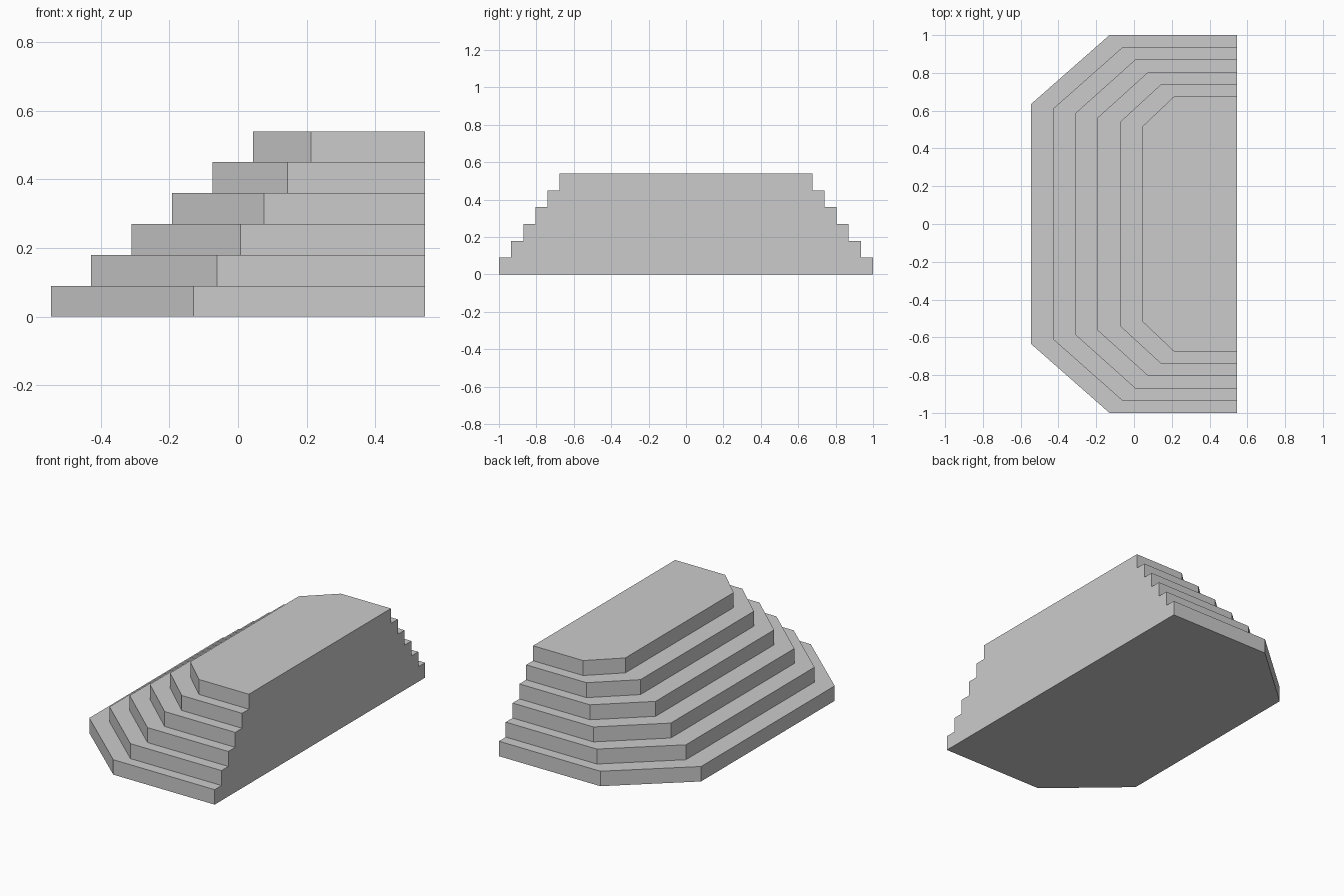
import bpy
import bmesh

cube = bpy.data.objects.get("Cube")
if cube:
    bpy.data.objects.remove(cube, do_unlink=True)

STEPS = 6
RISE = 0.09
BACK = 0.545


def outline(i):
    """Open plan outline of step i, from one end of the back wall to the other."""
    t = i / (STEPS - 1)
    front = -0.545 + 0.588 * t
    corner = -0.13 + 0.342 * t
    width = 1 - 0.325 * t
    flat = 0.635 - 0.12 * t
    half = [(BACK, width), (corner, width), (front, flat)]
    return half + [(x, -y) for x, y in reversed(half)]


# Stepped profile: lower and upper outline of every step
bm = bmesh.new()
rings = []
for i in range(STEPS):
    for z in (i * RISE, (i + 1) * RISE):
        rings.append([bm.verts.new((x, y, z)) for x, y in outline(i)])

# Risers and treads
for low, high in zip(rings, rings[1:]):
    for k in range(len(low) - 1):
        bm.faces.new((low[k], low[k + 1], high[k + 1], high[k]))

# Base, top landing and flat back wall
bm.faces.new(rings[0])
bm.faces.new(rings[-1])
bm.faces.new([r[0] for r in rings] + [r[-1] for r in reversed(rings)])
bmesh.ops.recalc_face_normals(bm, faces=bm.faces)

mesh = bpy.data.meshes.new("stepped_platform")
bm.to_mesh(mesh)
bm.free()
steps = bpy.data.objects.new("stepped_platform", mesh)
bpy.context.collection.objects.link(steps)

# Plain grey stone
grey = bpy.data.materials.new("light_grey")
grey.use_nodes = True
colour = (0.6, 0.6, 0.6, 1)
grey.diffuse_color = colour
grey.node_tree.nodes["Principled BSDF"].inputs["Base Color"].default_value = colour
mesh.materials.append(grey)
